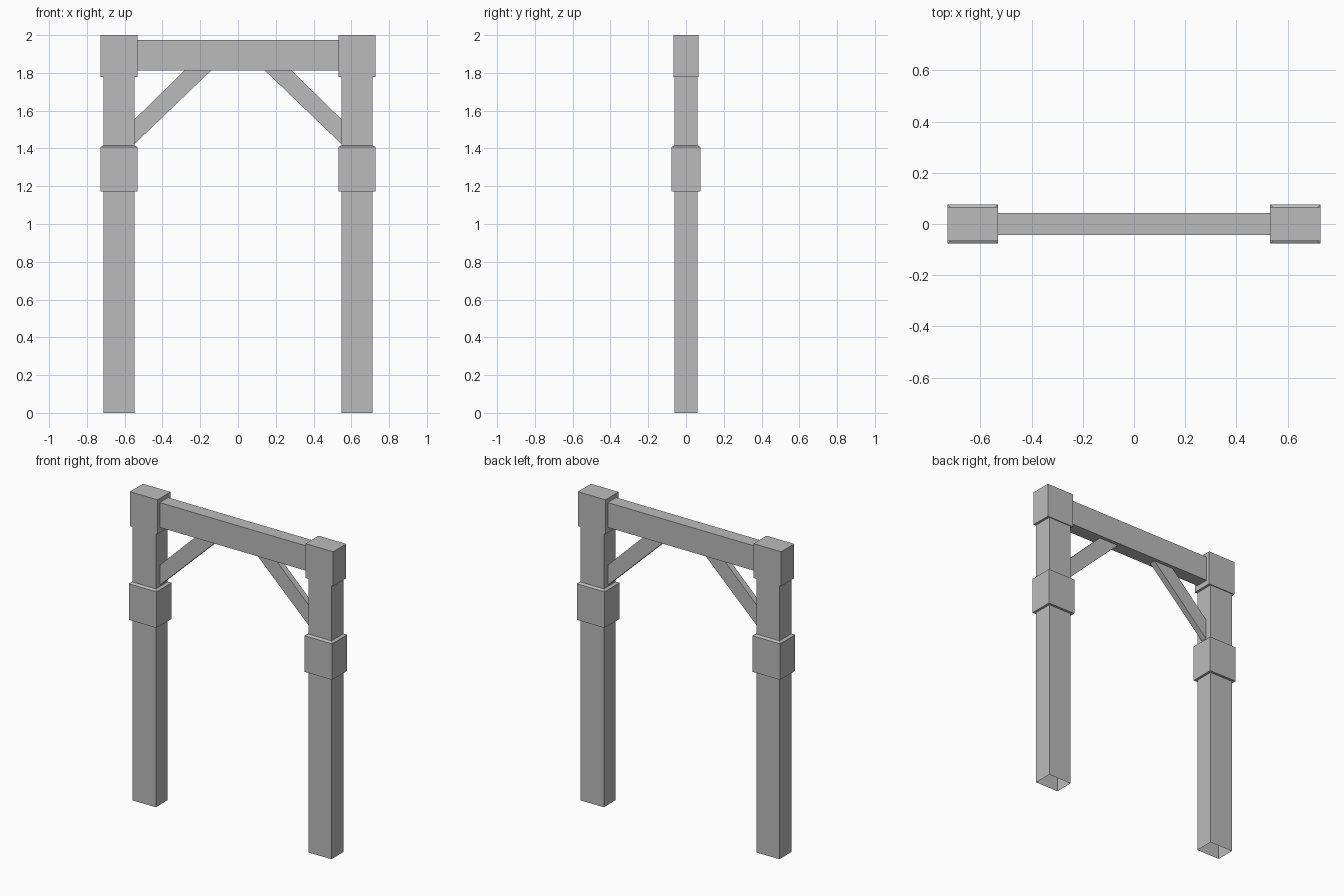
import bpy
import bmesh

default = bpy.data.objects.get("Cube")
if default:
    bpy.data.objects.remove(default, do_unlink=True)

grey = bpy.data.materials.new("plain grey")
grey.use_nodes = True
GREY = (0.5, 0.5, 0.5, 1)
grey.diffuse_color = GREY
grey.node_tree.nodes["Principled BSDF"].inputs["Base Color"].default_value = GREY

POST_X = 0.63


def finish(name, bm):
    bmesh.ops.recalc_face_normals(bm, faces=bm.faces)
    mesh = bpy.data.meshes.new(name)
    bm.to_mesh(mesh)
    bm.free()
    mesh.materials.append(grey)
    obj = bpy.data.objects.new(name, mesh)
    bpy.context.collection.objects.link(obj)
    return obj


def stack(name, x, rings, open_bottom=False):
    """Rectangular rings (half width, half depth, height) joined upward."""
    bm = bmesh.new()
    loops = [[bm.verts.new((x + sx * w, sy * d, z))
              for sx, sy in ((-1, -1), (1, -1), (1, 1), (-1, 1))]
             for w, d, z in rings]
    for low, high in zip(loops, loops[1:]):
        for i in range(4):
            j = (i + 1) % 4
            bm.faces.new((low[i], low[j], high[j], high[i]))
    bm.faces.new(loops[-1])
    if not open_bottom:
        bm.faces.new(loops[0])
    return finish(name, bm)


def brace(name, side):
    """Diagonal board, cut flush with the post and the beam."""
    profile = [(0.548, 1.423), (0.548, 1.554), (0.284, 1.812), (0.143, 1.812)]
    bm = bmesh.new()
    face = bm.faces.new([bm.verts.new((side * x, -0.02, z)) for x, z in profile])
    new = bmesh.ops.extrude_face_region(bm, geom=[face])["geom"]
    bmesh.ops.translate(bm, vec=(0, 0.04, 0),
                        verts=[v for v in new if isinstance(v, bmesh.types.BMVert)])
    return finish(name, bm)


# Posts with their collars, caps and braces
for label, side in (("left", 1), ("right", -1)):
    x = side * POST_X
    stack(label + "_post", x, [(0.083, 0.061, 0), (0.083, 0.061, 1.9)], open_bottom=True)
    stack(label + "_collar", x, [(0.099, 0.077, 1.173), (0.099, 0.077, 1.407),
                                 (0.084, 0.062, 1.416)])
    stack(label + "_cap", x, [(0.099, 0.067, 1.777), (0.099, 0.067, 2.0)])
    brace(label + "_brace", side)

# Crossbeam
stack("crossbeam", 0, [(0.56, 0.043, 1.812), (0.56, 0.043, 1.973)])
